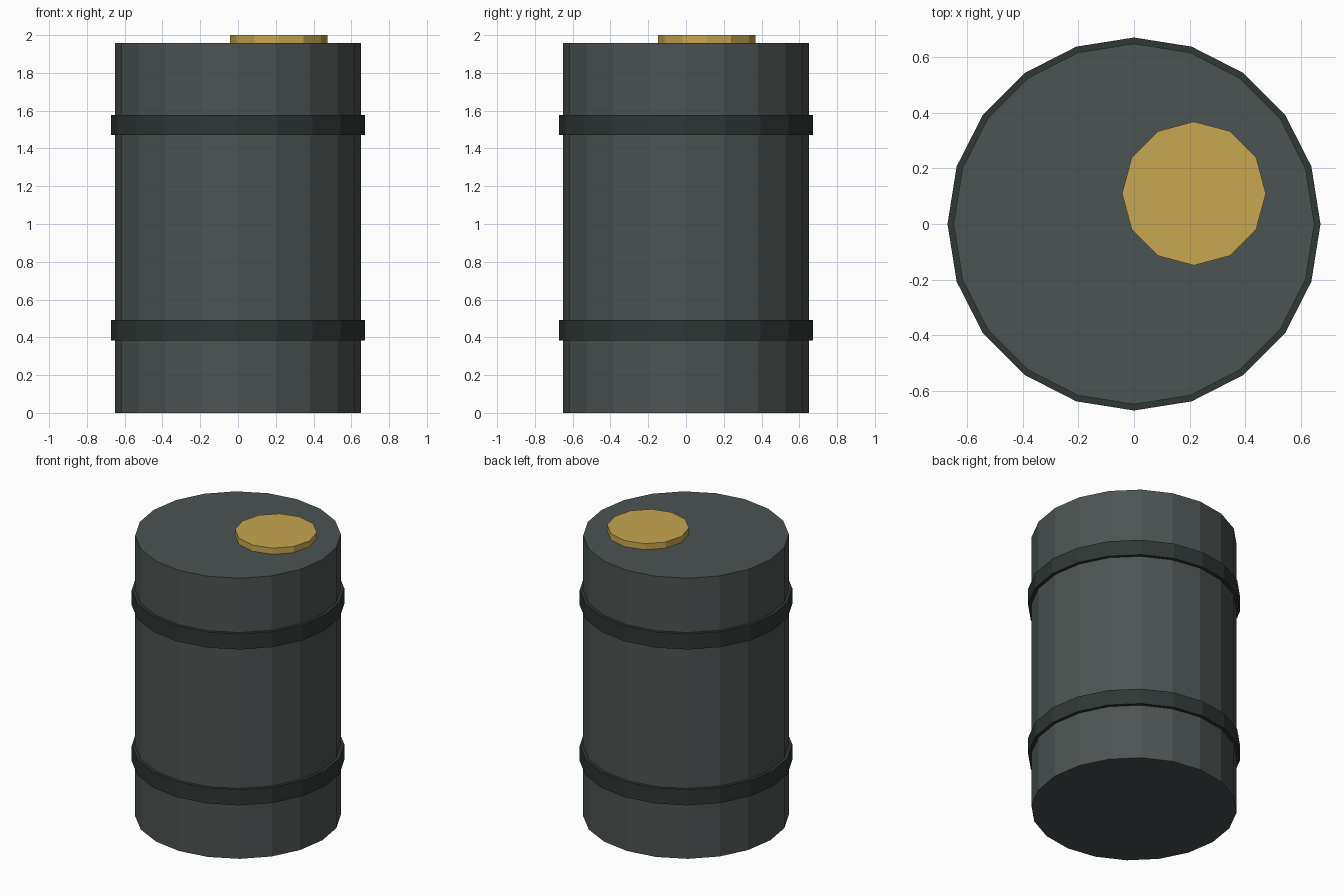
import bpy

cube = bpy.data.objects.get("Cube")
if cube:
    bpy.data.objects.remove(cube, do_unlink=True)


def make_material(name, rgb):
    mat = bpy.data.materials.new(name)
    mat.use_nodes = True
    color = (*rgb, 1.0)
    mat.diffuse_color = color
    bsdf = next(n for n in mat.node_tree.nodes if n.type == "BSDF_PRINCIPLED")
    bsdf.inputs["Base Color"].default_value = color
    return mat


def add_drum(name, radius, bottom, top, sides, mat, x=0.0, y=0.0):
    """Upright flat-shaded cylinder between two heights."""
    bpy.ops.mesh.primitive_cylinder_add(
        vertices=sides, radius=radius, depth=top - bottom,
        location=(x, y, (bottom + top) / 2))
    obj = bpy.context.object
    obj.name = name
    obj.data.materials.append(mat)
    return obj


steel = make_material("grey_green_steel", (0.072, 0.088, 0.085))
dark_steel = make_material("dark_steel", (0.028, 0.038, 0.036))
brass = make_material("yellow_brass", (0.57, 0.39, 0.08))

# Barrel body
add_drum("barrel_body", 0.65, 0.0, 1.957, 20, steel)

# Two hoops around the body
for name, bottom in (("lower_hoop", 0.383), ("upper_hoop", 1.47)):
    add_drum(name, 0.672, bottom, bottom + 0.108, 20, dark_steel)

# Off-centre filler cap on the lid
add_drum("filler_cap", 0.259, 1.94, 2.0, 12, brass, x=0.216, y=0.11)
